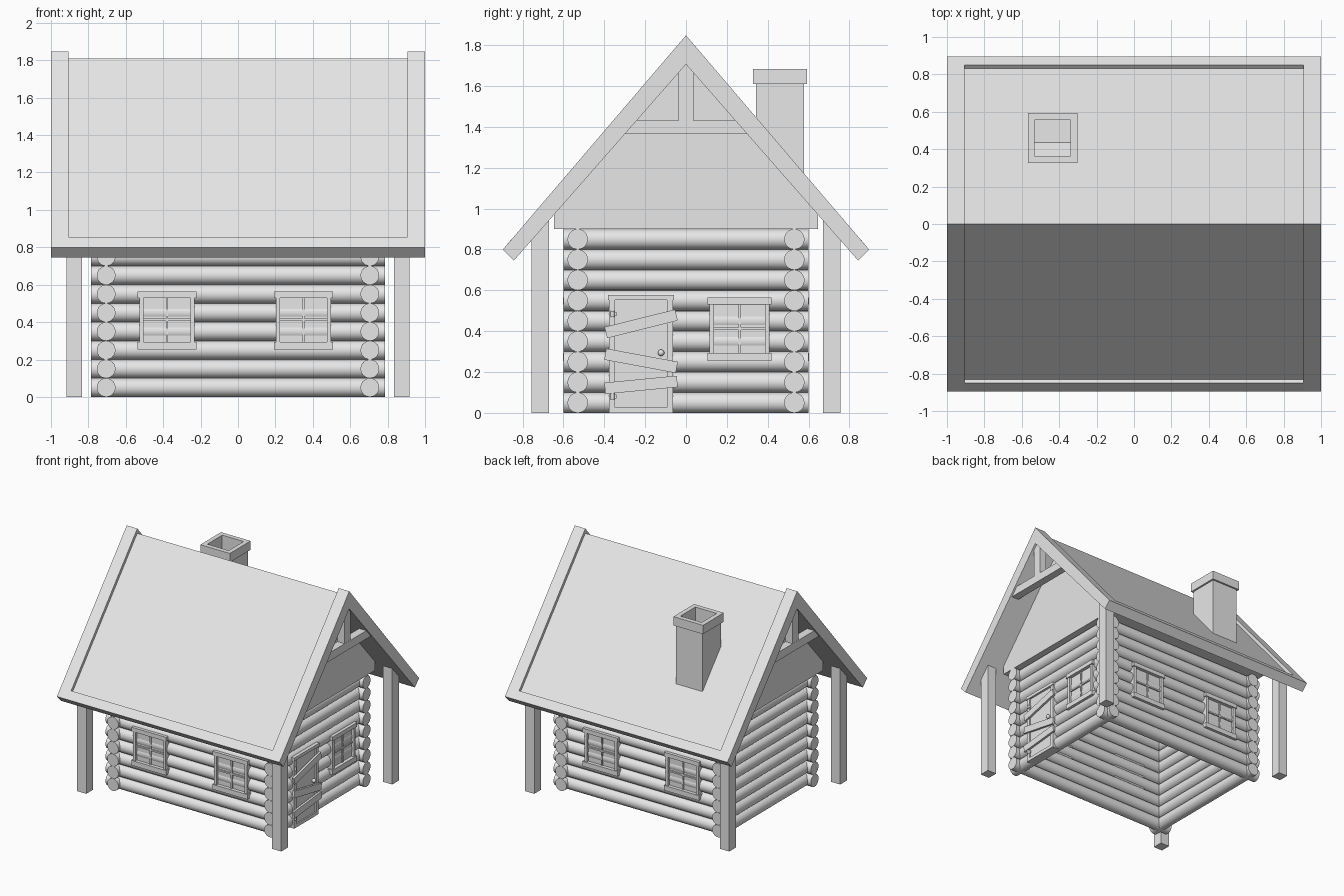
import bpy, bmesh, math
from mathutils import Matrix, Vector

cube = bpy.data.objects.get("Cube")
if cube:
    bpy.data.objects.remove(cube, do_unlink=True)

grey = bpy.data.materials.new("plain_grey")
grey.use_nodes = True
grey.diffuse_color = (0.8, 0.8, 0.8, 1)
grey.node_tree.nodes["Principled BSDF"].inputs["Base Color"].default_value = (0.8, 0.8, 0.8, 1)


def finish(name, bm, smooth=False):
    bmesh.ops.recalc_face_normals(bm, faces=bm.faces)
    mesh = bpy.data.meshes.new(name)
    bm.to_mesh(mesh)
    bm.free()
    mesh.materials.append(grey)
    obj = bpy.data.objects.new(name, mesh)
    bpy.context.collection.objects.link(obj)
    if smooth:
        bpy.ops.object.select_all(action='DESELECT')
        obj.select_set(True)
        bpy.context.view_layer.objects.active = obj
        bpy.ops.object.shade_smooth_by_angle(angle=math.radians(40))
    return obj


def add_box(bm, lo, hi, matrix=Matrix()):
    lo, hi = Vector(lo), Vector(hi)
    local = Matrix.Translation((lo + hi) / 2) @ Matrix.Diagonal((hi - lo).to_4d())
    bmesh.ops.create_cube(bm, size=1, matrix=matrix @ local)


def box(name, lo, hi):
    bm = bmesh.new()
    add_box(bm, lo, hi)
    return finish(name, bm)


def prism(name, profile, x0, x1):
    """Extrude a (y, z) profile along x."""
    bm = bmesh.new()
    face = bm.faces.new([bm.verts.new((x0, y, z)) for y, z in profile])
    out = bmesh.ops.extrude_face_region(bm, geom=[face])
    moved = [v for v in out["geom"] if isinstance(v, bmesh.types.BMVert)]
    bmesh.ops.translate(bm, verts=moved, vec=(x1 - x0, 0, 0))
    return finish(name, bm)


def mirrored(half):
    """Complete a profile whose first and last points lie on y = 0."""
    return half + [(-y, z) for y, z in half[-2:0:-1]]


# Log walls
LOG_R, COURSES = 0.05, 9
WALL_X, WALL_Y = 0.705, 0.53


def log_wall(name, axis, offset, length):
    bm = bmesh.new()
    turn = Matrix.Rotation(math.pi / 2, 4, 'Y' if axis == 'x' else 'X')
    for i in range(COURSES):
        z = LOG_R * (2 * i + 1)
        place = (0, offset, z) if axis == 'x' else (offset, 0, z)
        bmesh.ops.create_cone(bm, cap_ends=True, segments=24, radius1=LOG_R, radius2=LOG_R,
                              depth=length, matrix=Matrix.Translation(place) @ turn)
    finish(name, bm, smooth=True)


log_wall("front_log_wall", 'x', -WALL_Y, 1.57)
log_wall("back_log_wall", 'x', WALL_Y, 1.57)
log_wall("left_log_wall", 'y', WALL_X, 1.2)
log_wall("right_log_wall", 'y', -WALL_X, 1.2)

# Roof: recessed panel, raised end boards and raised eave strips
APEX, SLOPE = 1.848, 1.17
UNDER, EAVE_Y = 1.706, 0.843
panel = [(0, 1.81), (0.831, 0.838), (EAVE_Y, 0.745), (0, UNDER)]
board = [(0, APEX), (0.896, 0.8), (EAVE_Y, 0.745), (0, UNDER)]
strip = [(0.85, 0.855), (0.896, 0.8), (EAVE_Y, 0.745), (0.79, 0.81), (0.831, 0.838)]
prism("roof_panel", mirrored(panel), -0.905, 0.905)
for side, s in (("left", 1), ("right", -1)):
    prism(side + "_roof_end_board", mirrored(board), s * 0.905, s * 1.0)
    # Collar beam and king post in each gable
    prism(side + "_collar_beam", [(-0.3, 1.365), (0.3, 1.365), (0.25, 1.432), (-0.25, 1.432)],
          s * 0.92, s * 0.985)
    box(side + "_king_post", (s * 0.952 - 0.032, -0.037, 1.42), (s * 0.952 + 0.032, 0.037, 1.73))
for side, s in (("front", -1), ("back", 1)):
    prism(side + "_eave_strip", [(s * y, z) for y, z in strip], -0.905, 0.905)
    # Corner posts with tops cut to the roof slope
    for end, e in (("left", 1), ("right", -1)):
        post = [(0.67, 0), (0.755, 0), (0.755, 0.86), (0.67, 0.957)]
        prism(f"{side}_{end}_post", [(s * y, z) for y, z in post], e * 0.835, e * 0.917)

# Gable body under the roof
prism("gable_body", mirrored([(0, 0.9), (0.645, 0.9), (0.645, 0.985), (0, 1.72)]), -0.78, 0.78)

# Chimney: square rings from base, over the cap, down into the flue
bm = bmesh.new()
rings = []
for r, z in [(0.118, 1.1), (0.118, 1.61), (0.133, 1.61), (0.133, 1.682), (0.096, 1.682), (0.096, 1.3)]:
    rings.append([bm.verts.new((-0.435 + r * a, 0.46 + r * b, z))
                  for a, b in ((-1, -1), (1, -1), (1, 1), (-1, 1))])
for low, high in zip(rings, rings[1:]):
    for i in range(4):
        j = (i + 1) % 4
        bm.faces.new((low[i], low[j], high[j], high[i]))
bm.faces.new(rings[0])
bm.faces.new(rings[-1])
finish("chimney", bm)


# Windows: local x runs along the wall, local -y points outwards
def window(name, place, angle):
    m = Matrix.Translation(place) @ Matrix.Rotation(angle, 4, 'Z')
    bm = bmesh.new()
    add_box(bm, (-0.13, -0.02, -0.13), (0.13, 0.05, 0.13), m)
    for s in (-1, 1):
        add_box(bm, (s * 0.136 - 0.011, -0.04, -0.13), (s * 0.136 + 0.011, 0.05, 0.13), m)
    add_box(bm, (-0.157, -0.048, 0.118), (0.157, 0.05, 0.152), m)
    add_box(bm, (-0.157, -0.048, -0.158), (0.157, 0.05, -0.118), m)
    add_box(bm, (-0.006, -0.03, -0.12), (0.006, 0, 0.12), m)
    add_box(bm, (-0.126, -0.03, -0.006), (0.126, 0, 0.006), m)
    finish(name, bm)


for x, end in ((-0.38, "right"), (0.35, "left")):
    window(f"front_{end}_window", (x, -0.555, 0.412), 0)
    window(f"back_{end}_window", (x, 0.555, 0.412), math.pi)
window("side_window", (0.73, 0.262, 0.412), math.pi / 2)

# Door with frame
box("door", (0.7, -0.35, 0.025), (0.757, -0.09, 0.555))
for name, y in (("rear", -0.078), ("front", -0.362)):
    box(name + "_door_jamb", (0.7, y - 0.014, 0), (0.768, y + 0.014, 0.56))
box("door_lintel", (0.7, -0.382, 0.553), (0.774, -0.058, 0.578))
box("door_sill", (0.7, -0.35, 0), (0.768, -0.09, 0.027))

# Crooked boards nailed over the door
for i, (z, tilt) in enumerate([(0.436, 14), (0.255, -10.5), (0.137, 5.5)]):
    m = Matrix.Translation((0.774, -0.22, z)) @ Matrix.Rotation(math.radians(tilt), 4, 'X')
    bm = bmesh.new()
    add_box(bm, (-0.009, -0.178, -0.028), (0.009, 0.178, 0.028), m)
    finish(f"nailed_board_{i + 1}", bm)

# Door knob and hinges
bm = bmesh.new()
bmesh.ops.create_uvsphere(bm, u_segments=16, v_segments=10, radius=0.016,
                          matrix=Matrix.Translation((0.768, -0.122, 0.294)))
finish("door_knob", bm, smooth=True)
for name, z in (("upper", 0.484), ("lower", 0.08)):
    bm = bmesh.new()
    bmesh.ops.create_cone(bm, cap_ends=True, segments=12, radius1=0.01, radius2=0.01, depth=0.03,
                          matrix=Matrix.Translation((0.768, -0.36, z)))
    add_box(bm, (0.755, -0.36, z - 0.01), (0.765, -0.34, z + 0.01))
    finish(name + "_hinge", bm, smooth=True)
